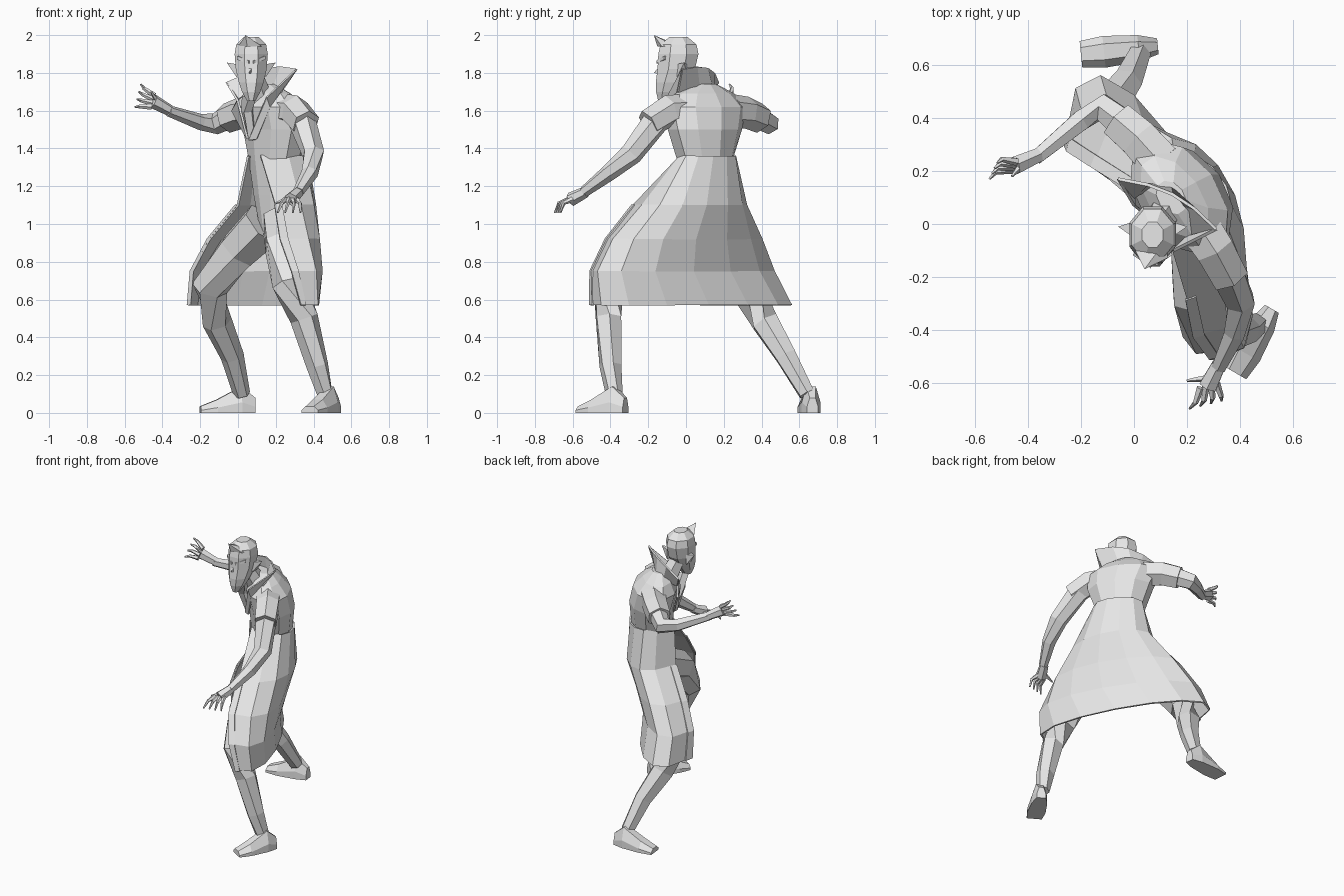
import bpy, bmesh, math
from mathutils import Vector

old = bpy.data.objects.get("Cube")
if old:
    bpy.data.objects.remove(old, do_unlink=True)

shade = (0.8, 0.8, 0.8, 1)
grey = bpy.data.materials.new("plain_grey")
grey.use_nodes = True
grey.diffuse_color = shade
grey.node_tree.nodes["Principled BSDF"].inputs["Base Color"].default_value = shade

# The chest is turned: SIDE points to the figure's left, BACK out of the spine
SIDE = Vector((.58, -.81, 0))
BACK = Vector((.81, .58, 0))
X, Y, Z = Vector((1, 0, 0)), Vector((0, 1, 0)), Vector((0, 0, 1))


def finish(name, bm, thickness=0):
    bmesh.ops.recalc_face_normals(bm, faces=bm.faces)
    mesh = bpy.data.meshes.new(name)
    bm.to_mesh(mesh)
    bm.free()
    mesh.materials.append(grey)
    obj = bpy.data.objects.new(name, mesh)
    bpy.context.collection.objects.link(obj)
    if thickness:
        solid = obj.modifiers.new("thickness", "SOLIDIFY")
        solid.thickness = thickness
        solid.offset = 0


def skin(bm, rows, wrap):
    """Join successive rows of vertices with quads."""
    count = len(rows[0])
    for low, high in zip(rows, rows[1:]):
        for i in range(count if wrap else count - 1):
            j = (i + 1) % count
            bm.faces.new((low[i], low[j], high[j], high[i]))


def loft(name, rings):
    """Closed, capped body through successive rings of points."""
    bm = bmesh.new()
    rows = [[bm.verts.new(point) for point in ring] for ring in rings]
    skin(bm, rows, True)
    bm.faces.new(rows[0])
    bm.faces.new(rows[-1])
    finish(name, bm)


def sheet(name, lines):
    """Thin cloth through successive open lines of points."""
    bm = bmesh.new()
    skin(bm, [[bm.verts.new(point) for point in line] for line in lines], False)
    finish(name, bm, .012)


def ellipse(centre, u, v, sides):
    angles = [math.tau * (i + .5) / sides for i in range(sides)]
    return [Vector(centre) + u * math.cos(a) + v * math.sin(a) for a in angles]


def bezier(a, b, c, d, segments):
    """Sampled cubic curve for cloth cross-sections."""
    a, b, c, d = map(Vector, (a, b, c, d))
    steps = [i / segments for i in range(segments + 1)]
    return [a * (1 - t) ** 3 + b * 3 * t * (1 - t) ** 2 + c * 3 * t * t * (1 - t) + d * t ** 3
            for t in steps]


def tube(name, path, start, end, sides=6):
    """Limb along a path, tapering evenly from one radius to the other."""
    points = [Vector(p) for p in path]
    last = len(points) - 1
    rings = []
    for i, point in enumerate(points):
        along = (points[min(i + 1, last)] - points[max(i - 1, 0)]).normalized()
        across = along.cross(Z).normalized()
        radius = start + (end - start) * i / last
        rings.append(ellipse(point, across * radius, along.cross(across) * radius, sides))
    loft(name, rings)


def spike(name, base, tip):
    """Faceted point over a small base polygon."""
    bm = bmesh.new()
    ring = [bm.verts.new(point) for point in base]
    top = bm.verts.new(tip)
    bm.faces.new(ring)
    for i, vert in enumerate(ring):
        bm.faces.new((vert, ring[(i + 1) % len(ring)], top))
    finish(name, bm)


def shoe(name, heel, toe):
    heel, toe = Vector(heel), Vector(toe)
    across = (toe - heel).cross(Z).normalized()
    rings = []
    for t, width, height in ((0, .03, .08), (.25, .05, .14), (.7, .06, .07), (1, .05, .035)):
        outline = ((-1, 0), (1, 0), (1, .4), (.5, 1), (-.5, 1), (-1, .4))
        rings.append([heel.lerp(toe, t) + across * width * u + Z * height * v for u, v in outline])
    loft(name, rings)


# Torso: height, half width, half depth; the shoulders lean forward
rings = []
for z, width, depth in ((.95, .08, .08), (1.15, .13, .11), (1.34, .16, .135), (1.5, .22, .15),
                        (1.62, .25, .15), (1.69, .18, .1), (1.74, .07, .05)):
    lean = max(0, z - 1.5) * .25
    rings.append(ellipse((.2 - lean, .1, z), SIDE * width, BACK * depth, 10))
loft("torso", rings)

# Coat skirt: one open curve per height, from right front edge round the back to left,
# as distances to the side and to the back; it juts out at the seat and tucks in below
skirt = {
    1.36: ((-.02, .08), (-.43, .46), (.52, .46), (.08, .09)),
    1.1: ((-.1, .07), (-.5, .54), (.6, .45), (.34, 0)),
    .92: ((-.26, 0), (-.75, .48), (.85, .4), (.47, -.06)),
    .75: ((-.36, -.04), (-.95, .42), (.95, .35), (.57, -.06)),
    .57: ((-.4, -.03), (-1.1, .5), (.85, .3), (.6, -.02)),
}
rows = [[SIDE * p.x + BACK * p.y + Z * z for p in bezier(*curve, 9)] for z, curve in skirt.items()]
sheet("coat_skirt", rows)

# Trim strips down both open coat edges
for name, edge, inner in (("right_trim", 0, 1), ("left_trim", -1, -2)):
    strip = []
    for row in rows[1:]:
        lift = (row[edge] - row[5]).normalized() * .01
        strip.append([row[edge] + lift, row[edge].lerp(row[inner], .3) + lift])
    sheet(name, strip)

# Flared collar and pointed lapels
left_tip, right_tip = (.31, -.02, 1.82), (-.06, .17, 1.75)
sheet("collar", [bezier((0, .1, 1.66), (.1, .2, 1.74), (.2, .15, 1.74), (.2, -.05, 1.66), 4),
                 bezier(right_tip, (.1, .15, 1.83), (.2, .1, 1.85), left_tip, 4)])
sheet("left_lapel", [[left_tip, (.2, -.05, 1.68)], [(.15, -.1, 1.67), (.17, -.09, 1.62)],
                     [(.06, 0, 1.45), (.1, -.02, 1.45)]])
sheet("right_lapel", [[right_tip, (0, .1, 1.66)], [(0, .07, 1.65), (-.03, .14, 1.6)],
                      [(.05, .03, 1.45), (.05, .07, 1.45)]])
tube("cravat", [(.06, -.05, 1.68), (.05, -.01, 1.6), (.08, .03, 1.45)], .04, .03, 5)

# Head: height and fullness; the jaw slides forward below the cheeks
face = Vector((.07, -.04, 0))
rings = []
for z, full in ((1.65, .25), (1.7, .55), (1.75, .75), (1.82, .93), (1.9, 1), (1.95, .9), (1.99, .45)):
    jaw = Y * max(0, 1.85 - z) * .4
    rings.append(ellipse(face - jaw + Z * z, X * .095 * full, Y * .115 * full, 8))
loft("head", rings)
tube("neck", [(.12, .05, 1.65), (.08, -.01, 1.78)], .07, .055)
spike("hair_peak", ellipse(face + Vector((0, -.05, 1.94)), X * .07, Y * .065, 5), (.04, -.17, 2))
spike("nose", ellipse(face + Vector((0, -.09, 1.82)), X * .02, Z * .04, 4), (.06, -.17, 1.8))
spike("chin", ellipse(face + Vector((0, -.07, 1.69)), X * .03, Z * .03, 4), (.07, -.15, 1.68))
for s, side in ((-1, "right"), (1, "left")):
    brow = face + Vector((s * .012, -.112, 1.85))
    outer = brow + Vector((s * .06, .04, .02))
    sheet(side + "_brow", [[brow, brow + Z * .015], [outer, outer + Z * .02]])
    ear = face + Vector((s * .075, .02, 1.81))
    spike(side + "_ear", ellipse(ear, Y * .04, Z * .05, 4), ear + Vector((s * .055, .01, .045)))

# Arms with short sleeves
tube("right_sleeve", [(.1, .23, 1.6), (.02, .32, 1.59), (-.06, .39, 1.56)], .09, .08)
tube("right_arm", [(0, .34, 1.59), (-.12, .44, 1.53), (-.2, .39, 1.54), (-.37, .25, 1.6)], .07, .03)
tube("left_sleeve", [(.24, 0, 1.6), (.3, -.09, 1.6), (.36, -.2, 1.53)], .09, .078)
tube("left_arm", [(.33, -.14, 1.57), (.4, -.29, 1.37), (.38, -.41, 1.27), (.32, -.54, 1.17)], .075, .03)


def hand(side, wrist, palm, reach, curl, spread, thumb):
    """Palm, four fanned clawing fingers and a thumb."""
    wrist, palm, reach, curl, spread, thumb = map(Vector, (wrist, palm, reach, curl, spread, thumb))
    tube(side + "_palm", [wrist, wrist.lerp(palm, .5), palm], .03, .038)
    for i in range(4):
        fan = spread * (i - 1.5)
        bend = palm + reach + fan * .8
        tube(f"{side}_finger_{i + 1}", [palm + fan * .5, bend, bend + curl + fan * .2], .016, .005, 5)
    root = wrist.lerp(palm, .6)
    tube(side + "_thumb", [root, root.lerp(thumb, .6), thumb], .016, .005, 5)


hand("right", (-.36, .26, 1.6), (-.45, .22, 1.65), (-.06, 0, .02), (-.02, -.02, .01),
     (.01, .02, .04), (-.46, .18, 1.7))
hand("left", (.32, -.53, 1.17), (.28, -.61, 1.13), (0, -.05, -.02), (-.01, -.02, -.05),
     (-.04, -.01, 0), (.2, -.59, 1.11))

# Legs and shoes
tube("left_leg", [(.24, 0, 1), (.24, -.27, .88), (.27, -.41, .68), (.35, -.41, .5),
                  (.42, -.4, .25), (.46, -.38, .1)], .12, .045)
tube("right_leg", [(.14, .12, 1), (0, .22, .86), (-.15, .32, .66), (-.11, .42, .48),
                   (-.03, .53, .3), (.02, .64, .1)], .13, .045)
shoe("left_shoe", (.52, -.32, 0), (.38, -.56, 0))
shoe("right_shoe", (.09, .67, 0), (-.2, .64, 0))
